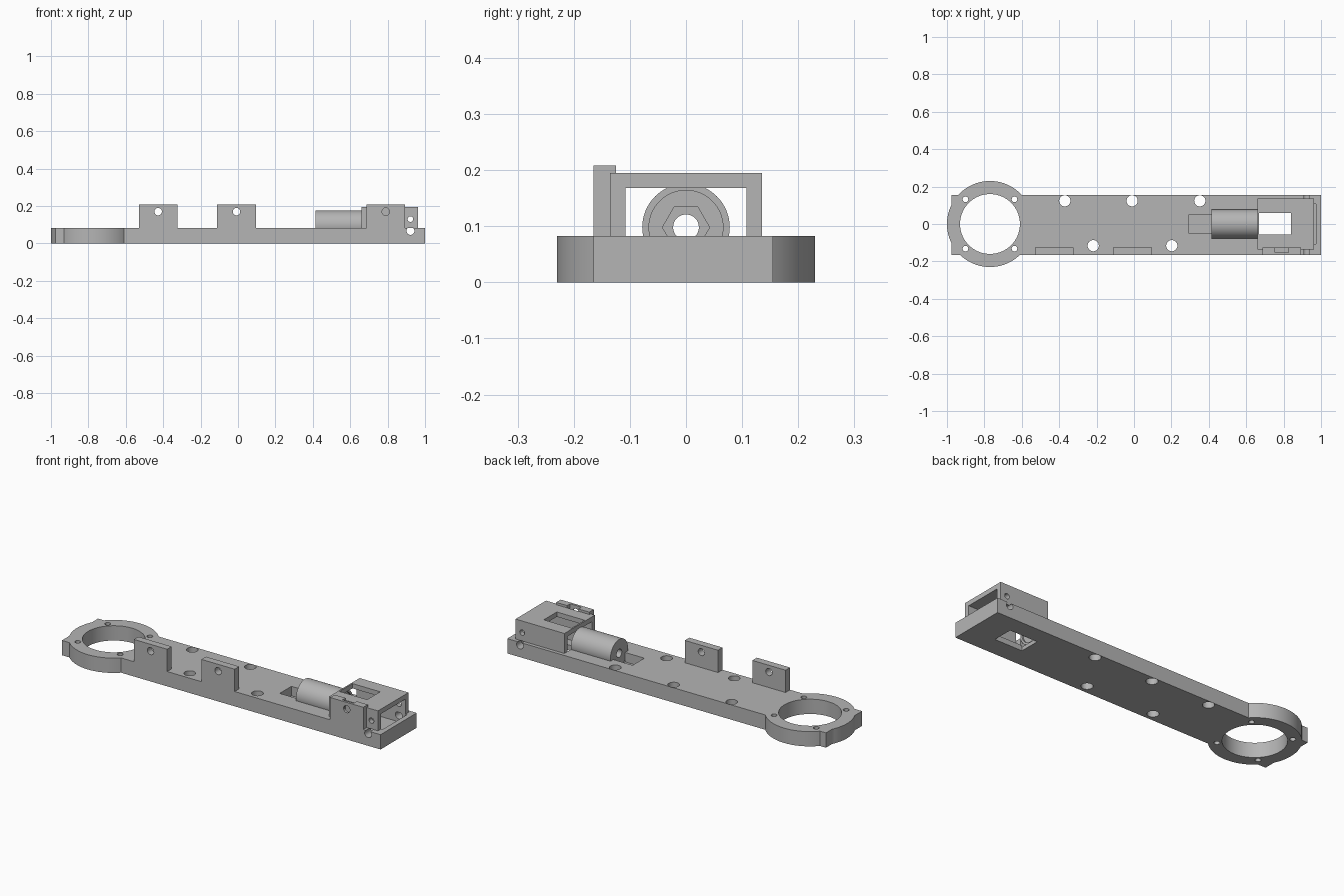
import bpy
import math

old = bpy.data.objects.get("Cube")
if old:
    bpy.data.objects.remove(old, do_unlink=True)

grey = bpy.data.materials.new("plain grey")
grey.use_nodes = True
colour = (0.46, 0.46, 0.46, 1)
grey.diffuse_color = colour
grey.node_tree.nodes["Principled BSDF"].inputs["Base Color"].default_value = colour

TURN = {"x": (0, math.pi / 2, 0), "y": (math.pi / 2, 0, 0), "z": (0, 0, 0)}


def box(name, x, y, z):
    """Box from three (low, high) ranges."""
    spans = (x, y, z)
    bpy.ops.mesh.primitive_cube_add(size=1, location=[sum(s) / 2 for s in spans])
    ob = bpy.context.object
    ob.name = name
    ob.scale = [s[1] - s[0] for s in spans]
    bpy.ops.object.transform_apply(location=True, rotation=True, scale=True)
    return ob


def rod(name, centre, radius, length, axis="z", sides=64):
    """Cylinder or prism along one axis."""
    bpy.ops.mesh.primitive_cylinder_add(vertices=sides, radius=radius, depth=length,
                                        location=centre, rotation=TURN[axis])
    ob = bpy.context.object
    ob.name = name
    bpy.ops.object.transform_apply(location=True, rotation=True, scale=True)
    return ob


def combine(ob, tool, operation="DIFFERENCE"):
    """Apply a boolean and discard the tool."""
    mod = ob.modifiers.new("shape", "BOOLEAN")
    mod.operation = operation
    mod.solver = "EXACT"
    mod.object = tool
    bpy.ops.object.select_all(action="DESELECT")
    bpy.context.view_layer.objects.active = ob
    ob.select_set(True)
    bpy.ops.object.modifier_apply(modifier=mod.name)
    bpy.data.objects.remove(tool, do_unlink=True)


def finish(ob):
    ob.data.materials.clear()
    ob.data.materials.append(grey)
    bpy.ops.object.select_all(action="DESELECT")
    bpy.context.view_layer.objects.active = ob
    ob.select_set(True)
    bpy.ops.object.shade_smooth_by_angle(angle=math.radians(30))


TOP = 0.083      # plate thickness
RING_X = -0.77   # ring centre
AXIS_Z = 0.098   # barrel centre height

# Base plate with ring end
base = box("base_plate", (-0.977, 1), (-0.165, 0.155), (0, TOP))
combine(base, rod("ring", (RING_X, 0, TOP / 2), 0.23, TOP, sides=96), "UNION")
combine(base, rod("cut", (RING_X, 0, TOP / 2), 0.16, 0.3, sides=96))
for sx in (-1, 1):
    for sy in (-1, 1):
        combine(base, rod("cut", (RING_X + sx * 0.131, sy * 0.132, 0), 0.015, 0.3, sides=24))

# Mounting holes along both edges
for x, y in ((-0.37, 0.124), (-0.01, 0.124), (0.352, 0.124), (-0.218, -0.116), (0.202, -0.116)):
    combine(base, rod("cut", (x, y, 0), 0.03, 0.3, sides=32))

# Recesses: lead groove, barrel seat, chamber below the bracket, floor window
combine(base, box("cut", (0.295, 0.43), (-0.052, 0.052), (0.03, 0.2)))
combine(base, box("cut", (0.415, 0.67), (-0.077, 0.077), (0.021, 0.2)))
combine(base, box("cut", (0.66, 0.972), (-0.108, 0.108), (0.03, 0.2)))
combine(base, box("cut", (0.668, 0.84), (-0.055, 0.06), (-0.1, 0.2)))
combine(base, rod("cut", (0.922, 0, 0.067), 0.021, 0.5, "y", 32))
finish(base)

# Upright tabs on the front edge
for name, x in (("outer_tab", -0.427), ("middle_tab", -0.008), ("bracket_tab", 0.79)):
    tab = box(name, (x - 0.103, x + 0.103), (-0.165, -0.125), (TOP, 0.208))
    combine(tab, rod("cut", (x, -0.16, 0.17), 0.02, 0.1, "y", 32))
    if name == "bracket_tab":
        combine(tab, box("cut", (0.755, 0.825), (-0.152, -0.1), (0.135, 0.3)))
    finish(tab)

# Bridge bracket: two walls and a roof with a window
bracket = box("bracket", (0.66, 0.963), (-0.135, 0.135), (TOP, 0.195))
combine(bracket, box("cut", (0.6, 1.1), (-0.108, 0.108), (0, 0.168)))
combine(bracket, box("cut", (0.668, 0.84), (-0.055, 0.06), (0.1, 0.3)))
combine(bracket, box("cut", (0.755, 0.825), (-0.152, -0.125), (0.135, 0.3)))
combine(bracket, rod("cut", (0.922, 0, 0.13), 0.015, 0.5, "y", 32))
finish(bracket)

# Barrel with a through bore, hexagonal socket and shallow end recess
barrel = rod("barrel", (0.537, 0, AXIS_Z), 0.078, 0.245, "x")
combine(barrel, rod("cut", (0.537, 0, AXIS_Z), 0.023, 0.5, "x", 32))
combine(barrel, rod("cut", (0.66, 0, AXIS_Z), 0.042, 0.12, "x", 6))
combine(barrel, rod("cut", (0.66, 0, AXIS_Z), 0.066, 0.02, "x", 64))
finish(barrel)
